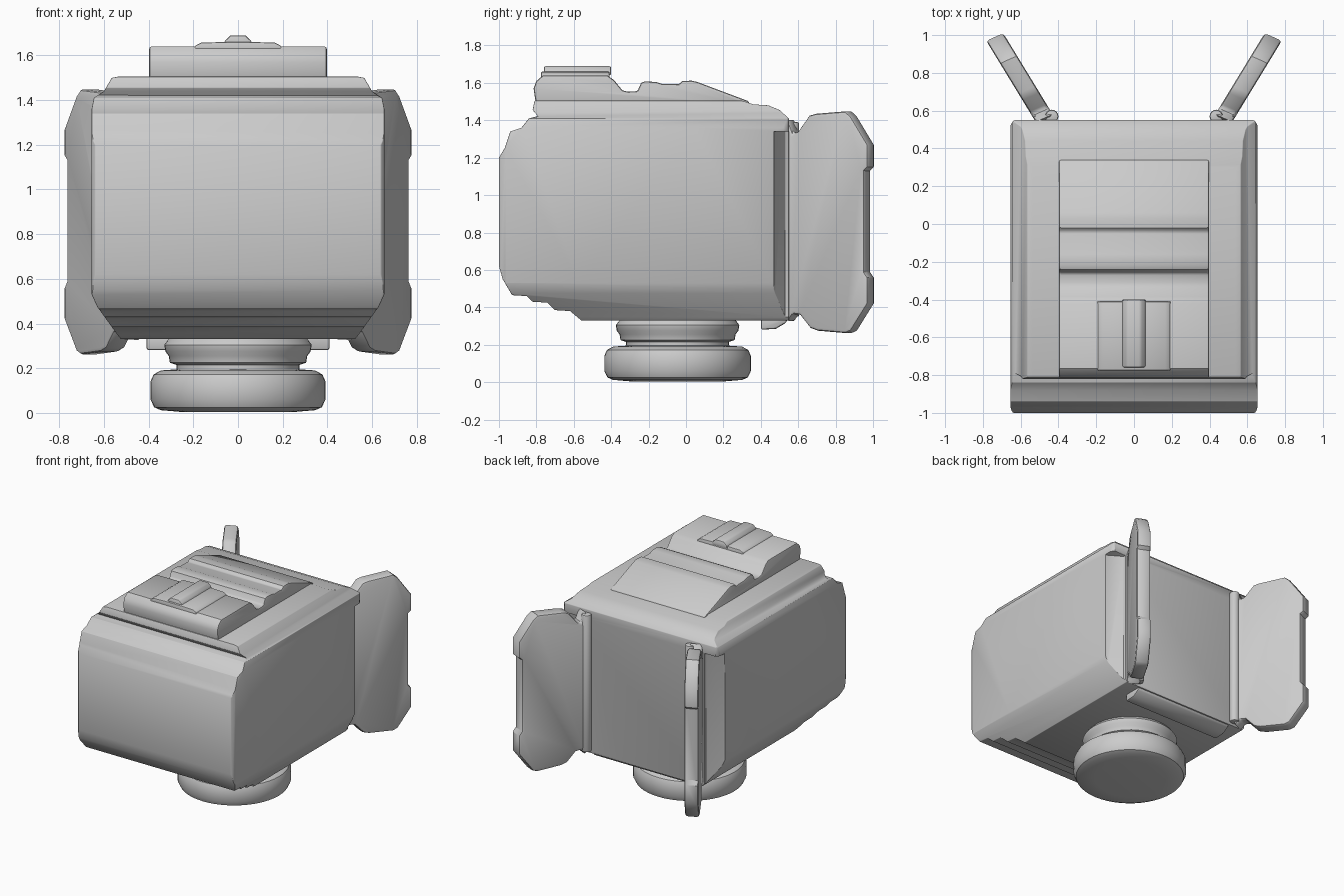
import bpy, bmesh, math
from mathutils import Vector, Matrix

if "Cube" in bpy.data.objects:
    bpy.data.objects.remove(bpy.data.objects["Cube"])

grey = bpy.data.materials.new("light grey")
grey.diffuse_color = (0.6, 0.6, 0.6, 1)
grey.use_nodes = True
grey.node_tree.nodes["Principled BSDF"].inputs["Base Color"].default_value = grey.diffuse_color


def add(name, bm):
    """Turn a bmesh into a scene object."""
    bmesh.ops.recalc_face_normals(bm, faces=bm.faces)
    me = bpy.data.meshes.new(name)
    bm.to_mesh(me)
    bm.free()
    me.materials.append(grey)
    ob = bpy.data.objects.new(name, me)
    bpy.context.collection.objects.link(ob)
    return ob


def prism(name, pts, axis, lo, hi):
    """Extrude a 2D outline along x (outline yz), y (xz) or z (xy)."""
    place = {"x": lambda a, b, t: (t, a, b), "y": lambda a, b, t: (a, t, b),
             "z": lambda a, b, t: (a, b, t)}[axis]
    bm = bmesh.new()
    face = bm.faces.new([bm.verts.new(place(a, b, lo)) for a, b in pts])
    new = bmesh.ops.extrude_face_region(bm, geom=[face])["geom"]
    move = Vector(place(0, 0, hi - lo))
    bmesh.ops.translate(bm, vec=move, verts=[v for v in new if isinstance(v, bmesh.types.BMVert)])
    return add(name, bm)


def finish(ob, width=0.0, angle=35, cuts=()):
    """Apply booleans and rounding, then smooth shading with sharp edges."""
    for cutter, op in cuts:
        m = ob.modifiers.new("cut", "BOOLEAN")
        m.object, m.operation, m.solver = cutter, op, "EXACT"
    if width:
        b = ob.modifiers.new("round", "BEVEL")
        b.width, b.segments = width, 2
        b.limit_method, b.angle_limit = "ANGLE", math.radians(angle)
    bpy.context.view_layer.update()
    dg = bpy.context.evaluated_depsgraph_get()
    me = bpy.data.meshes.new_from_object(ob.evaluated_get(dg))
    ob.modifiers.clear()
    ob.data = me
    for cutter, _ in cuts:
        bpy.data.objects.remove(cutter)
    bpy.ops.object.select_all(action="DESELECT")
    ob.select_set(True)
    bpy.context.view_layer.objects.active = ob
    bpy.ops.object.shade_smooth_by_angle(angle=math.radians(35))
    return ob


def both(half):
    """Mirror a half outline across x = 0."""
    return half + [(-a, b) for a, b in reversed(half)]


# Main shell: side outline trimmed by cross-section and plan outlines
side = [(-1, .62), (-1, 1.2), (-.97, 1.25), (-.94, 1.34), (-.88, 1.36), (-.84, 1.41),
        (-.79, 1.42), (-.82, 1.455), (-.81, 1.505), (.3, 1.505), (.36, 1.485), (.44, 1.48),
        (.5, 1.455), (.55, 1.41), (.55, .33), (-.56, .33), (-.62, .38), (-.70, .385),
        (-.74, .425), (-.82, .43), (-.85, .46), (-.93, .465), (-.98, .55)]
section = both([(.5, .3), (.54, .35), (.63, .475), (.655, .53), (.655, 1.36), (.645, 1.41),
                (.6, 1.44), (.565, 1.5), (.48, 1.515)])
plan = both([(.63, -1.01), (.648, -.99), (.655, -.965), (.655, .52), (.645, .54), (.62, .56)])
shell = prism("main_shell", side, "x", -.8, .8)
cuts = [(prism("section_cutter", section, "y", -1.2, 1.2), "INTERSECT"),
        (prism("plan_cutter", plan, "z", 0, 2), "INTERSECT")]
# Slanted rear corners below the roof eave
for s in (-1, 1):
    corner = [(.64 * s, .47), (.54 * s, .53), (.54 * s, .6), (.8 * s, .6), (.8 * s, .47)]
    cuts.append((prism("corner_cutter", corner, "z", .1, 1.34), "DIFFERENCE"))
finish(shell, .006, 40, cuts)

# Stepped plate on the roof
roof = [(-.8, 1.47), (-.815, 1.57), (-.8, 1.61), (-.765, 1.64), (-.42, 1.64), (-.385, 1.615),
        (-.34, 1.56), (-.31, 1.553), (-.26, 1.555), (-.24, 1.6), (-.22, 1.608), (-.16, 1.605),
        (-.13, 1.595), (-.06, 1.595), (-.04, 1.59), (-.02, 1.61), (.03, 1.612), (.06, 1.605),
        (.34, 1.5), (.34, 1.47)]
finish(prism("roof_plate", roof, "x", -.398, .398), .012, 50)
rise = both([(.2, 1.62), (.19, 1.645), (.165, 1.657), (.07, 1.66)])
finish(prism("raised_panel", rise, "y", -.775, -.41), .006, 40)
ridge = both([(.065, 1.64), (.06, 1.665), (.035, 1.69)])
finish(prism("centre_ridge", ridge, "y", -.76, -.40), .01, 30)

# Lip under the rear opening
lip = [(.4, .36), (.4, .28), (.48, .285), (.54, .32), (.54, .36)]
finish(prism("rear_lip", lip, "x", -.41, .41), .012)

# Round pedestal, lathed
lathe = [(0, .003), (.25, .004), (.345, .012), (.375, .025), (.392, .06), (.392, .14),
         (.378, .172), (.345, .19), (.275, .195), (.275, .215), (.305, .225), (.31, .255),
         (.325, .275), (.33, .305), (.315, .325), (.3, .34), (0, .34)]
bm = bmesh.new()
vs = [bm.verts.new((r, 0, z)) for r, z in lathe]
es = [bm.edges.new(p) for p in zip(vs, vs[1:])]
bmesh.ops.spin(bm, geom=vs + es, axis=(0, 0, 1), cent=(0, 0, 0), angle=2 * math.pi, steps=48)
bmesh.ops.remove_doubles(bm, verts=bm.verts, dist=1e-4)
bmesh.ops.translate(bm, vec=(0, -.045, 0), verts=bm.verts)
finish(add("pedestal", bm))

# Open rear doors with hinges
door = [(.56, .32), (.55, .37), (.55, 1.36), (.56, 1.41), (.59, 1.33), (.615, 1.34),
        (.675, 1.425), (.71, 1.435), (.87, 1.448), (.9, 1.42), (.99, 1.27), (.99, 1.15),
        (.97, 1.13), (.97, .59), (.99, .56), (.99, .42), (.9, .275), (.87, .262),
        (.72, .275), (.68, .29), (.625, .36), (.59, .365)]
slant = .61
for s, tag in ((-1, "left"), (1, "right")):
    ob = prism(tag + "_rear_door", door, "x", -.043, .043)
    for v in ob.data.vertices:  # shear outwards with distance from the hinge
        v.co.x = s * (.475 + v.co.x * 1.05 + slant * (v.co.y - .56))
        v.co.y -= .02 * (v.co.x * s - .475 - slant * (v.co.y - .56)) / .045
    ob.data.flip_normals() if s < 0 else None
    finish(ob, .018, 50)
    bm = bmesh.new()
    bmesh.ops.create_cone(bm, cap_ends=True, segments=16, radius1=.035, radius2=.035,
                          depth=1.04, matrix=Matrix.Translation((s * .435, .57, .87)))
    finish(add(tag + "_hinge", bm), .01)
